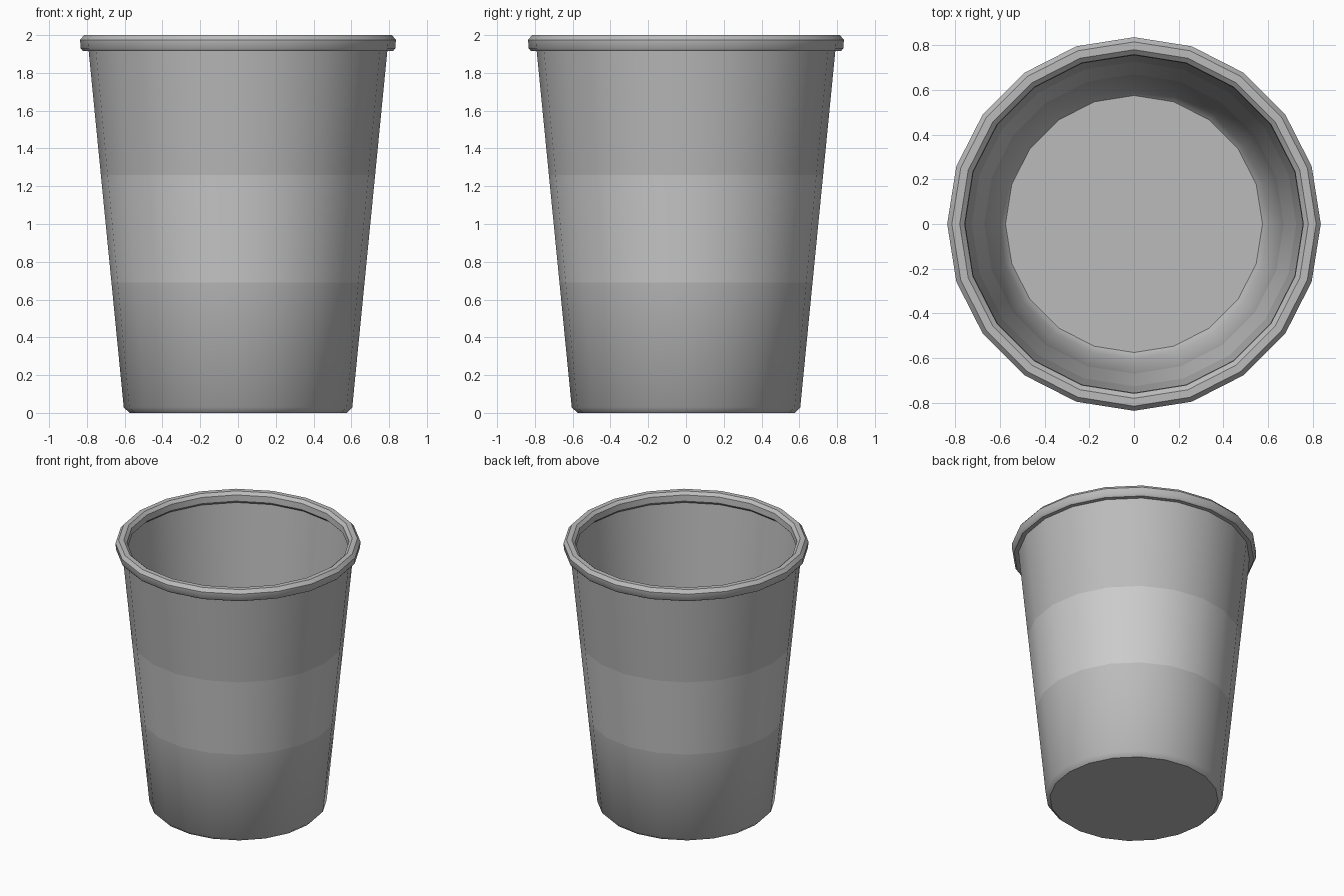
import bpy, math

if "Cube" in bpy.data.objects:
    bpy.data.objects.remove(bpy.data.objects["Cube"])

SIDES = 20


def grey(name, v):
    m = bpy.data.materials.new(name)
    m.diffuse_color = (v, v, v, 1)
    m.use_nodes = True
    m.node_tree.nodes["Principled BSDF"].inputs["Base Color"].default_value = m.diffuse_color
    return m


def lathe(name, profile, mat, closed=False, floor=False):
    """Revolve (radius, z) points around z; optionally close the section or cap the start."""
    n = len(profile)
    verts = [(r * math.cos(a), r * math.sin(a), z)
             for r, z in profile
             for a in (2 * math.pi * i / SIDES for i in range(SIDES))]
    faces = []
    for k in range(n if closed else n - 1):
        a, b = k * SIDES, (k + 1) % n * SIDES
        for i in range(SIDES):
            j = (i + 1) % SIDES
            faces.append((a + i, a + j, b + j, b + i))
    if floor:
        faces.append(tuple(reversed(range(SIDES))))
    mesh = bpy.data.meshes.new(name)
    mesh.from_pydata(verts, [], faces)
    mesh.materials.append(mat)
    ob = bpy.data.objects.new(name, mesh)
    bpy.context.collection.objects.link(ob)
    bpy.ops.object.select_all(action='DESELECT')
    ob.select_set(True)
    bpy.context.view_layer.objects.active = ob
    bpy.ops.object.shade_smooth_by_angle(angle=math.radians(40))
    return ob


def wall(z):
    """Point on the tapered wall at height z."""
    return (0.605 + (z - 0.03) * 0.185 / 1.88, z)


card = grey("card", 0.5)
pale = grey("pale_card", 0.74)

# Thin tapered wall, with a chamfered floor and a paler band round the middle
lathe("lower_cup", [(0.575, 0), wall(0.03), wall(0.69)], card, floor=True)
lathe("band", [wall(0.69), wall(1.26)], pale)
lathe("upper_cup", [wall(1.26), wall(1.93)], card)

# Rolled lip
lathe("rim", [(0.775, 1.915), (0.82, 1.915), (0.833, 1.93), (0.836, 1.975), (0.815, 2.0),
              (0.78, 2.0), (0.758, 1.98), (0.755, 1.935)], card, closed=True)
